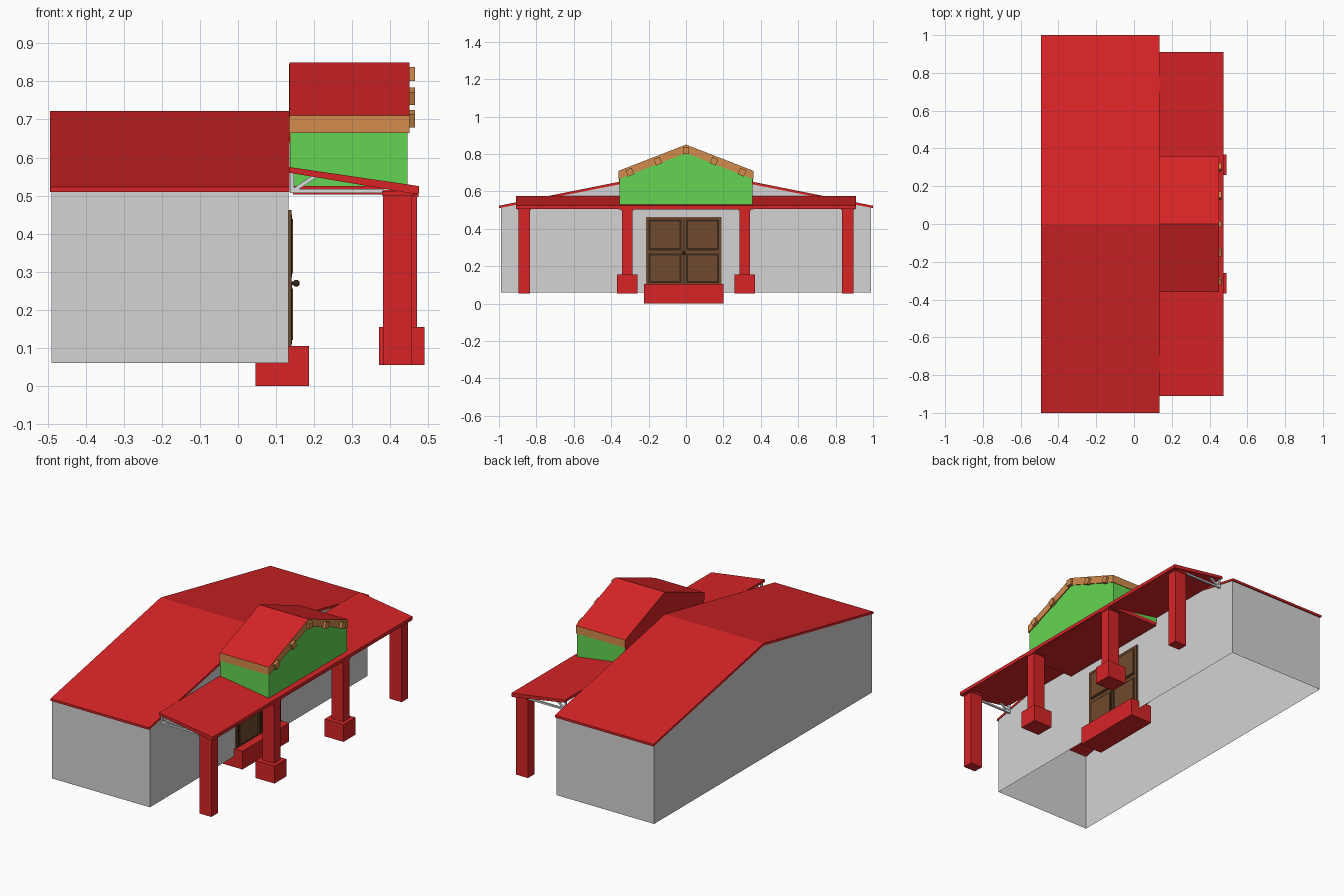
import bpy, bmesh, math
from mathutils import Matrix, Vector

if "Cube" in bpy.data.objects:
    bpy.data.objects.remove(bpy.data.objects["Cube"])


def material(name, rgb):
    m = bpy.data.materials.new(name)
    lin = [((c / 255 + 0.055) / 1.055) ** 2.4 for c in rgb]
    m.diffuse_color = (*lin, 1)
    m.use_nodes = True
    m.node_tree.nodes["Principled BSDF"].inputs["Base Color"].default_value = m.diffuse_color
    return m


RED = material("red", (215, 36, 38))
GREY = material("wall grey", (211, 211, 211))
GREEN = material("green", (100, 213, 82))
ORANGE = material("timber orange", (210, 139, 76))
BROWN = material("door brown", (112, 74, 46))
DARK = material("dark brown", (58, 39, 25))
STEEL = material("pale steel", (216, 220, 222))


def finish(name, bm, *mats):
    bmesh.ops.recalc_face_normals(bm, faces=bm.faces)
    me = bpy.data.meshes.new(name)
    bm.to_mesh(me)
    bm.free()
    for m in mats:
        me.materials.append(m)
    ob = bpy.data.objects.new(name, me)
    bpy.context.collection.objects.link(ob)
    return ob


def box(name, x, y, z, mat, tilt=0):
    """Box from (min, max) ranges, optionally tilted about its own x axis."""
    bm = bmesh.new()
    size = [r[1] - r[0] for r in (x, y, z)]
    mid = Vector([(r[0] + r[1]) / 2 for r in (x, y, z)])
    mx = Matrix.Translation(mid) @ Matrix.Rotation(tilt, 4, 'X') @ Matrix.Diagonal((*size, 1))
    bmesh.ops.create_cube(bm, size=1, matrix=mx)
    return finish(name, bm, mat)


def prism(profile, axis, lo, hi):
    """Extrude a profile: axis 'X' takes (y, z) points, axis 'Y' takes (x, z)."""
    bm = bmesh.new()
    pt = (lambda p, t: (t, p[0], p[1])) if axis == 'X' else (lambda p, t: (p[0], t, p[1]))
    a = [bm.verts.new(pt(p, lo)) for p in profile]
    b = [bm.verts.new(pt(p, hi)) for p in profile]
    bm.faces.new(a)
    bm.faces.new(b)
    for i in range(len(a)):
        j = (i + 1) % len(a)
        bm.faces.new((a[i], a[j], b[j], b[i]))
    bmesh.ops.recalc_face_normals(bm, faces=bm.faces)
    return bm


def bar(name, p, q, y, r, mat):
    """Square bar between two (x, z) points."""
    d = Vector((q[0] - p[0], q[1] - p[1])).normalized() * r
    n = (-d.y, d.x)
    prof = [(p[0] + n[0], p[1] + n[1]), (q[0] + n[0], q[1] + n[1]),
            (q[0] - n[0], q[1] - n[1]), (p[0] - n[0], p[1] - n[1])]
    finish(name, prism(prof, 'Y', y - r, y + r), mat)


# Main walls: gabled shell, open underneath
bm = prism([(-.99, .06), (.99, .06), (.99, .513), (0, .712), (-.99, .513)], 'X', -.49, .132)
bmesh.ops.delete(bm, geom=[f for f in bm.faces if abs(f.normal.z) > .5], context='FACES_ONLY')
finish("main_walls", bm, GREY)

# Main roof
finish("main_roof", prism([(-1, .51), (-1, .523), (0, .722), (1, .523), (1, .51), (0, .708)],
                          'X', -.493, .135), RED)

# Porch roof and the flat ceiling beneath the dormer
finish("porch_roof", prism([(.135, .56), (.135, .575), (.475, .525), (.475, .505), (.46, .505)],
                           'Y', -.91, .91), RED)
box("dormer_ceiling", (.145, .47), (-.36, .36), (.503, .525), RED)

# Dormer walls
finish("dormer_walls", prism([(-.355, .525), (.355, .525), (.355, .675), (0, .815), (-.355, .675)],
                             'X', .137, .445), GREEN)

# Dormer roof: red slopes, timber on front and eaves
bm = prism([(-.36, .665), (-.36, .71), (0, .85), (.36, .71), (.36, .665), (0, .805)],
           'X', .135, .45)
for f in bm.faces:
    f.material_index = 1 if f.normal.x > .5 or abs(f.normal.y) > .9 else 0
finish("dormer_roof", bm, RED, ORANGE)
finish("dormer_back", prism([(-.358, .64), (.358, .64), (.358, .705), (0, .845), (-.358, .705)],
                            'X', .1345, .138), RED)

# Rafter ends on the dormer front
slope = math.atan2(.14, .36)
for y in (-.3, -.15, 0, .15, .3):
    z = .819 - abs(y) * .14 / .36
    tilt = 0 if y == 0 else -math.copysign(slope, y)
    box("rafter_end", (.44, .464), (y - .017, y + .017), (z - .018, z + .018), ORANGE, tilt)

# Mirrored porch supports and end trusses
for s in (-1, 1):
    y = s * .865
    box("outer_column", (.38, .457), (y - .03, y + .03), (.055, .515), RED)
    box("outer_cap", (.378, .462), (y - .035, y + .035), (.5, .512), RED)
    y = s * .314
    box("inner_column", (.395, .47), (y - .028, y + .028), (.055, .515), RED)
    box("inner_cap", (.39, .474), (y - .034, y + .034), (.497, .512), RED)
    box("inner_column_base", (.37, .49), (y - .054, y + .054), (.055, .155), RED)
    y = s * .89
    bar("truss_chord", (.137, .512), (.465, .512), y, .005, STEEL)
    bar("truss_post", (.142, .51), (.142, .562), y, .005, STEEL)
    bar("truss_brace", (.145, .513), (.205, .553), y, .005, STEEL)

# Door step
box("door_step", (.046, .186), (-.225, .2), (0, .105), RED)

# Double door with outlined panels
box("door", (.128, .14), (-.213, .19), (.1, .462), BROWN)
box("door_centre_gap", (.138, .141), (-.0145, -.0085), (.105, .45), DARK)
for y0, y1 in ((-.2, -.024), (.001, .177)):
    for z0, z1 in ((.11, .267), (.285, .45)):
        box("panel_outline", (.138, .142), (y0, y1), (z0, z1), DARK)
        box("door_panel", (.139, .145), (y0 + .011, y1 - .011), (z0 + .011, z1 - .011), BROWN)

# Door knob
bm = bmesh.new()
bmesh.ops.create_uvsphere(bm, u_segments=16, v_segments=10, radius=.009,
                          matrix=Matrix.Translation((.153, -.012, .27)))
for f in bm.faces:
    f.smooth = True
finish("door_knob", bm, DARK)
box("knob_stem", (.138, .15), (-.016, -.008), (.266, .274), DARK)
